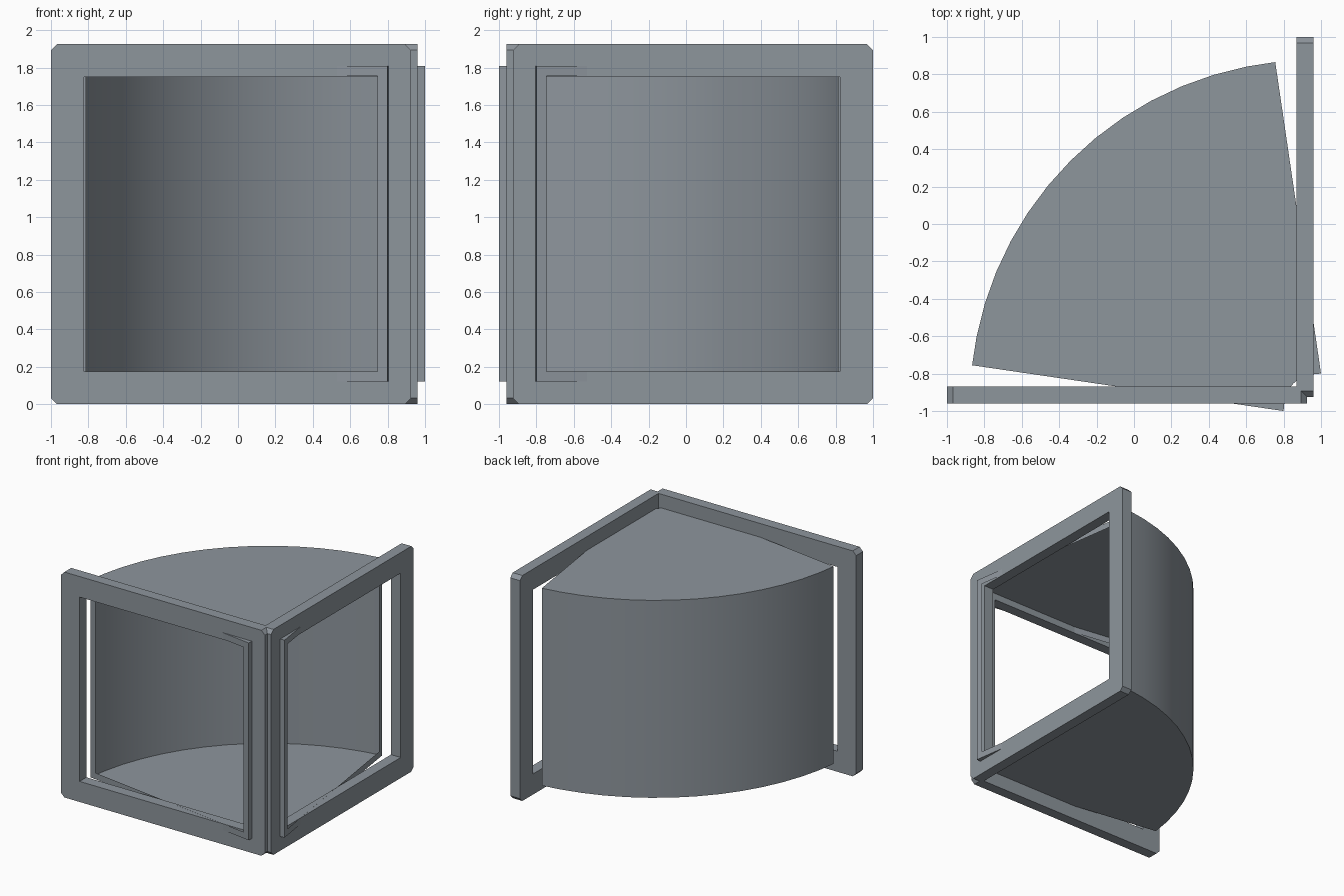
import bpy, bmesh, math
from mathutils import Vector

if "Cube" in bpy.data.objects:
    bpy.data.objects.remove(bpy.data.objects["Cube"])

# One flat colour for everything
grey = bpy.data.materials.new("blue grey")
grey.diffuse_color = (0.27, 0.303, 0.335, 1)
grey.use_nodes = True
grey.node_tree.nodes["Principled BSDF"].inputs["Base Color"].default_value = grey.diffuse_color


def make_object(name, bm):
    bmesh.ops.recalc_face_normals(bm, faces=bm.faces)
    mesh = bpy.data.meshes.new(name)
    bm.to_mesh(mesh)
    bm.free()
    mesh.materials.append(grey)
    obj = bpy.data.objects.new(name, mesh)
    bpy.context.collection.objects.link(obj)
    return obj


# ---- Square door frames with clipped outer corners ----
SIZE, BAR, CLIP = 1.925, 0.1755, 0.032
NEAR, FAR = 0.868, 0.96


def frame(name, to_world):
    """Frame drawn in (u, v), depth d; to_world places it."""
    bm = bmesh.new()
    s, b, c = SIZE, BAR, CLIP
    h = c / 2
    # one mitred side, turned four times; clip mid-points are shared
    side = [(h, h), (c, 0), (s - c, 0), (s - h, h), (s - b, b), (b, b)]
    grid = {}

    def vert(u, v, d):
        key = (round(u, 4), round(v, 4), d)
        if key not in grid:
            grid[key] = bm.verts.new(to_world(u, v, d))
        return grid[key]

    for k in range(4):
        pts = []
        for u, v in side:
            for _ in range(k):
                u, v = s - v, u
            pts.append((u, v))
        front = [vert(u, v, FAR) for u, v in pts]
        back = [vert(u, v, NEAR) for u, v in pts]
        bm.faces.new(front)
        bm.faces.new(back[::-1])
        for i in (0, 1, 2, 4):          # outer rim and inner rim
            j = (i + 1) % 6
            bm.faces.new((front[i], front[j], back[j], back[i]))
    return make_object(name, bm)


frame("front_frame", lambda u, v, d: (u - 1, -d, v))
frame("right_frame", lambda u, v, d: (d, 1 - u, v))

# ---- Curved drum: thin ring sector skin, flat sides open inside a lip ----
CENTRE = Vector((0.96, -0.96))
R_OUT, LIP = 1.837, 0.054
Z0, Z1 = 0.122, 1.808
HALF = 7                                # arc steps each side of the diagonal


def polar(deg, r):
    a = math.radians(deg)
    return CENTRE + Vector((math.cos(a), math.sin(a))) * r


bm = bmesh.new()
rings, lips = [], []
for i in range(-HALF, HALF + 1):
    # the end steps are cut slightly short by the flat sides
    off = max(-38.6, min(38.6, i * 5.625))
    t = off / 38.6
    outer = polar(135 + off, R_OUT)
    inner = polar(135 + 59 * t, 0.152 + 0.013 * t ** 4)
    step = (outer - inner).normalized() * LIP
    skin = [(inner, Z0), (outer, Z0), (outer, Z1), (inner, Z1)]
    rings.append([bm.verts.new((p.x, p.y, z)) for p, z in skin])
    if abs(i) == HALF:
        hole = [(inner + step, Z0 + LIP), (outer - step, Z0 + LIP),
                (outer - step, Z1 - LIP), (inner + step, Z1 - LIP)]
        lips.append([bm.verts.new((p.x, p.y, z)) for p, z in hole])
for k in range(4):
    n = (k + 1) % 4
    for p, q in zip(rings, rings[1:]):          # walls, floor and roof
        bm.faces.new((p[k], p[n], q[n], q[k]))
    for end, lip in ((rings[0], lips[0]), (rings[-1], lips[1])):
        bm.faces.new((end[k], end[n], lip[n], lip[k]))
drum = make_object("curved_drum", bm)

# smooth curved walls, sharp rims
bpy.context.view_layer.objects.active = drum
drum.select_set(True)
bpy.ops.object.shade_smooth_by_angle(angle=math.radians(30))
